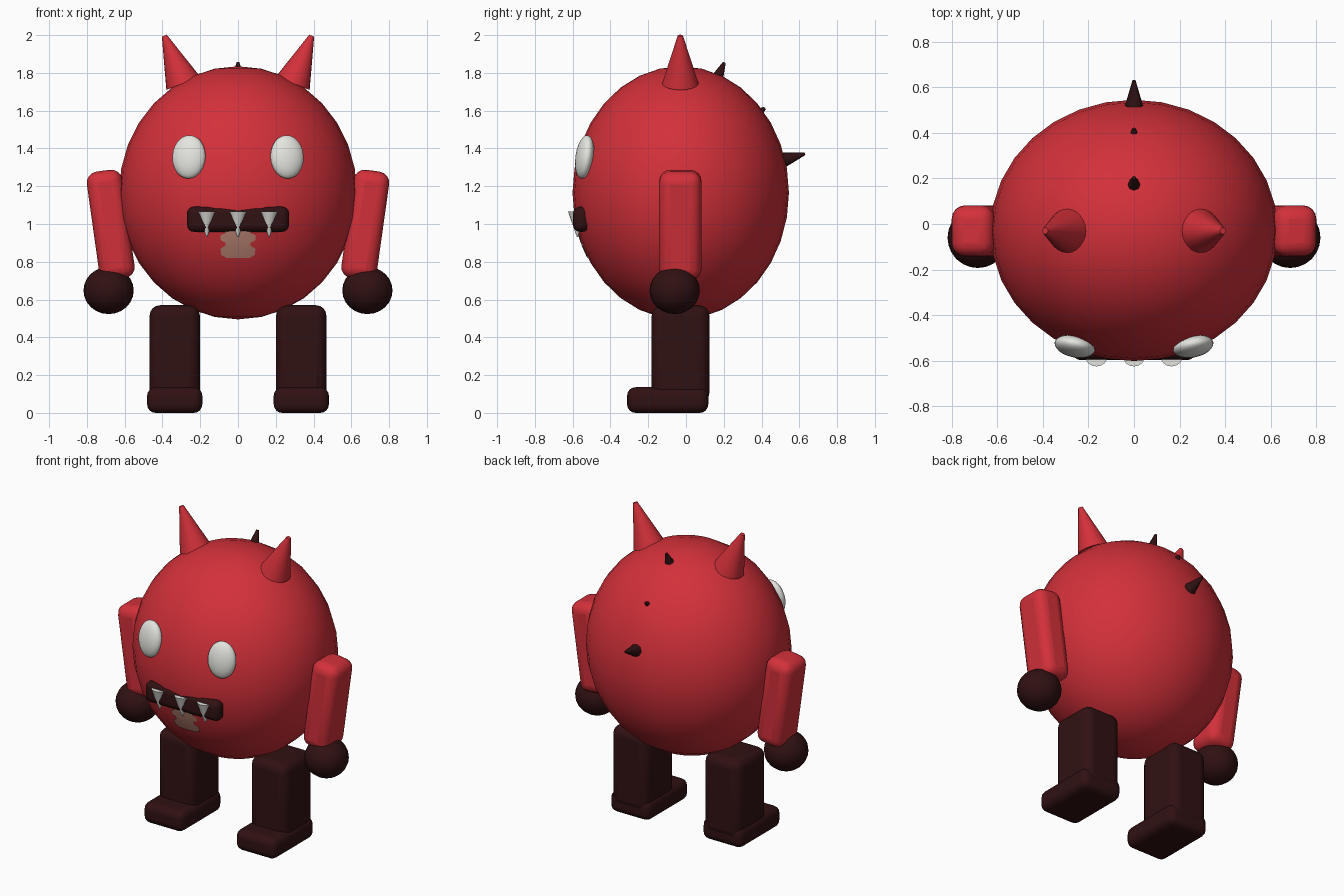
import bpy, bmesh, math
from mathutils import Vector

if "Cube" in bpy.data.objects:
    bpy.data.objects.remove(bpy.data.objects["Cube"], do_unlink=True)


def material(name, rgb):
    mat = bpy.data.materials.new(name)
    mat.use_nodes = True
    mat.diffuse_color = (*rgb, 1)
    mat.node_tree.nodes["Principled BSDF"].inputs["Base Color"].default_value = (*rgb, 1)
    return mat


RED = material("red skin", (0.65, 0.03, 0.042))
DARK = material("dark maroon", (0.03, 0.0055, 0.006))
WHITE = material("off white", (0.78, 0.78, 0.74))
TAN = material("dusty tan", (0.52, 0.24, 0.18))

CENTER = Vector((0, -0.028, 1.165))
RADII = Vector((0.63, 0.573, 0.67))


def finish(obj, name, mat, angle=40):
    obj.name = name
    obj.data.materials.append(mat)
    bpy.ops.object.shade_smooth_by_angle(angle=math.radians(angle))
    return obj


def ball(name, mat, loc, radii, rot=(0, 0, 0), segments=32, rings=16):
    bpy.ops.mesh.primitive_uv_sphere_add(segments=segments, ring_count=rings, location=loc, rotation=rot)
    obj = bpy.context.object
    obj.scale = radii
    return finish(obj, name, mat)


def rounded_box(name, mat, loc, size, bevel, rot=(0, 0, 0)):
    bpy.ops.mesh.primitive_cube_add(size=1, location=loc, rotation=rot)
    obj = bpy.context.object
    for v in obj.data.vertices:
        v.co = [c * s for c, s in zip(v.co, size)]
    mod = obj.modifiers.new("Rounded edges", "BEVEL")
    mod.width = bevel
    mod.segments = 4
    return finish(obj, name, mat)


def cone(name, mat, base, tip, r1, r2, sides):
    base, tip = Vector(base), Vector(tip)
    axis = tip - base
    bpy.ops.mesh.primitive_cone_add(vertices=sides, radius1=r1, radius2=r2, depth=axis.length,
                                    location=(base + tip) / 2,
                                    rotation=axis.to_track_quat("Z", "Y").to_euler())
    return finish(bpy.context.object, name, mat, 50)


# Round body
ball("body", RED, CENTER, RADII)

# Paired parts
for side, s in (("left", 1), ("right", -1)):
    ball(side + "_eye", WHITE, (s * 0.26, -0.537, 1.355), (0.09, 0.046, 0.116),
         (math.radians(-8), 0, s * math.radians(12)), 24, 12)
    cone(side + "_horn", RED, (s * 0.29, -0.03, 1.745), (s * 0.39, -0.03, 1.997), 0.096, 0.014, 24)
    rounded_box(side + "_arm", RED, (s * 0.674, -0.03, 0.995), (0.19, 0.224, 0.58), 0.06,
                (0, s * math.radians(8), 0))
    ball(side + "_hand", DARK, (s * 0.685, -0.06, 0.648), (0.133, 0.133, 0.125), segments=24, rings=12)
    rounded_box(side + "_leg", DARK, (s * 0.335, -0.029, 0.31), (0.266, 0.305, 0.52), 0.055)
    rounded_box(side + "_foot", DARK, (s * 0.335, -0.097, 0.068), (0.292, 0.43, 0.136), 0.045)

# Mouth and fangs
rounded_box("mouth", DARK, (0, -0.555, 1.025), (0.54, 0.085, 0.134), 0.038)
for name, x in (("right_fang", -0.165), ("middle_fang", 0), ("left_fang", 0.165)):
    cone(name, WHITE, (x, -0.575, 1.067), (x, -0.575, 0.932), 0.05, 0.003, 16)

# Dark spikes down the back
cone("upper_spike", DARK, (0, 0.16, 1.76), (0, 0.203, 1.855), 0.036, 0.008, 8)
cone("middle_spike", DARK, (0, 0.36, 1.57), (0, 0.418, 1.614), 0.034, 0.008, 8)
cone("lower_spike", DARK, (0, 0.50, 1.335), (0, 0.63, 1.372), 0.045, 0.007, 8)

# Chin patch hugging the body surface, as (half width, height) rows
rows = [(0.06, 0.82), (0.088, 0.835), (0.093, 0.87), (0.065, 0.885), (0.065, 0.9),
        (0.093, 0.915), (0.093, 0.94), (0.07, 0.95), (0.07, 0.975)]
bm = bmesh.new()
previous = None
for half, z in rows:
    line = []
    for i in range(7):
        x = half * (i - 3) / 3
        depth = 1 - (x / RADII.x) ** 2 - ((z - CENTER.z) / RADII.z) ** 2
        line.append(bm.verts.new((x, CENTER.y - RADII.y * math.sqrt(depth) - 0.003, z)))
    if previous:
        for i in range(6):
            bm.faces.new((previous[i], previous[i + 1], line[i + 1], line[i]))
    previous = line
mesh = bpy.data.meshes.new("chin_patch")
bm.to_mesh(mesh)
bm.free()
patch = bpy.data.objects.new("chin_patch", mesh)
bpy.context.collection.objects.link(patch)
mesh.materials.append(TAN)
mesh.shade_smooth()
